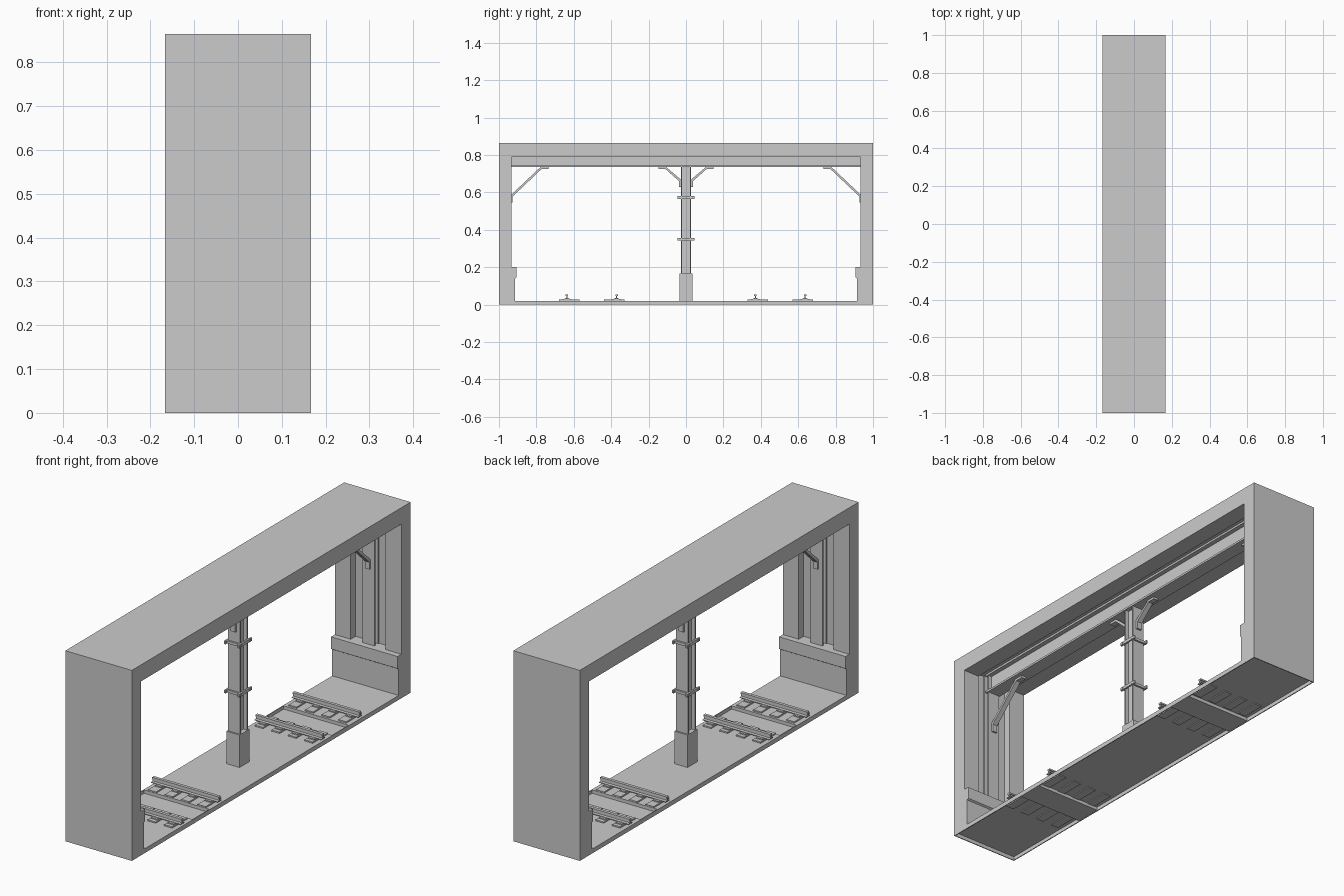
import bpy, bmesh
from mathutils import Vector

if "Cube" in bpy.data.objects:
    bpy.data.objects.remove(bpy.data.objects["Cube"], do_unlink=True)

HALF_X, HALF_Y, TOP, FLOOR = 0.167, 1.0, 0.865, 0.02

grey = bpy.data.materials.new("concrete grey")
grey.use_nodes = True
colour = (0.6, 0.6, 0.6, 1)
grey.diffuse_color = colour
grey.node_tree.nodes["Principled BSDF"].inputs["Base Color"].default_value = colour


def finish(bm, name):
    bmesh.ops.recalc_face_normals(bm, faces=bm.faces)
    mesh = bpy.data.meshes.new(name)
    bm.to_mesh(mesh)
    bm.free()
    mesh.materials.append(grey)
    ob = bpy.data.objects.new(name, mesh)
    bpy.context.collection.objects.link(ob)
    return ob


def loft(name, sections):
    """Skin a list of equal-length closed sections and cap both ends."""
    bm = bmesh.new()
    rings = [[bm.verts.new(p) for p in s] for s in sections]
    for a, b in zip(rings, rings[1:]):
        for i in range(len(a)):
            j = (i + 1) % len(a)
            bm.faces.new((a[i], a[j], b[j], b[i]))
    bm.faces.new(rings[0])
    bm.faces.new(rings[-1])
    return finish(bm, name)


def prism_x(name, profile, x0=-HALF_X, x1=HALF_X):
    """Extrude a (y, z) profile along x."""
    return loft(name, [[(x, y, z) for y, z in profile] for x in (x0, x1)])


def boxes(name, specs):
    """Several boxes as one object, each given by its low and high corner."""
    bm = bmesh.new()
    for lo, hi in specs:
        lo, hi = Vector(lo), Vector(hi)
        verts = bmesh.ops.create_cube(bm, size=1)["verts"]
        for v in verts:
            v.co = (lo + hi) / 2 + v.co * (hi - lo)
    return finish(bm, name)


def i_section(half_w, d0, d1, flange, web):
    """Outline of an I-beam: width across x, depth from d0 to d1."""
    right = [(half_w, d0), (half_w, d0 + flange), (web, d0 + flange),
             (web, d1 - flange), (half_w, d1 - flange), (half_w, d1)]
    return right + [(-w, d) for w, d in reversed(right)]


# Portal frame: thick ribs at both open sides with a recess between them
def arch(x, y, z):
    return [(x, -HALF_Y, FLOOR), (x, -HALF_Y, TOP), (x, HALF_Y, TOP), (x, HALF_Y, FLOOR),
            (x, y, FLOOR), (x, y, z), (x, -y, z), (x, -y, FLOOR)]


RIB, RECESS, RIB_X = (0.933, 0.79), (0.968, 0.826), 0.087
loft("tunnel_frame", [arch(-HALF_X, *RIB), arch(-RIB_X, *RIB), arch(-RIB_X, *RECESS),
                      arch(RIB_X, *RECESS), arch(RIB_X, *RIB), arch(HALF_X, *RIB)])

# Floor sheet with a drainage trench in the middle of each track
path = [(-HALF_Y, FLOOR)]
for c in (-0.5, 0.5):
    path += [(c - 0.06, FLOOR), (c - 0.06, 0.005), (c + 0.06, 0.005), (c + 0.06, FLOOR)]
path.append((HALF_Y, FLOOR))
prism_x("floor", path + [(y, z - 0.003) for y, z in reversed(path)])

# Skirt around the floor edge
T = 0.004
skirt = []
for s in (-1, 1):
    skirt.append(((s * HALF_X, -HALF_Y, 0), (s * (HALF_X - T), HALF_Y, FLOOR)))
    skirt.append(((-HALF_X, s * HALF_Y, 0), (HALF_X, s * (HALF_Y - T), FLOOR)))
boxes("floor_skirt", [(tuple(map(min, a, b)), tuple(map(max, a, b))) for a, b in skirt])

# Wall plinths, columns and corner braces, mirrored front to back
for s, side in ((-1, "front"), (1, "back")):
    plinth = [(0.98, FLOOR), (0.914, FLOOR), (0.914, 0.14), (0.906, 0.145),
              (0.906, 0.2), (0.98, 0.2)]
    prism_x(side + "_wall_plinth", [(s * y, z) for y, z in plinth])

    column = i_section(0.03, 0.935, 0.97, 0.008, 0.012)
    loft(side + "_wall_column", [[(x, s * d, z) for x, d in column] for z in (0.19, 0.826)])

    wall_brace = [(0.937, 0.545), (0.937, 0.585), (0.778, 0.735), (0.735, 0.735),
                  (0.735, 0.725), (0.772, 0.725), (0.927, 0.578), (0.927, 0.545)]
    prism_x(side + "_wall_brace", [(s * y, z) for y, z in wall_brace], -0.012, 0.012)

    post_brace = [(0.026, 0.628), (0.026, 0.668), (0.106, 0.735), (0.146, 0.735),
                  (0.146, 0.725), (0.11, 0.725), (0.037, 0.66), (0.037, 0.628)]
    prism_x(side + "_post_brace", [(s * y, z) for y, z in post_brace], -0.012, 0.012)

# Ceiling beam running the whole length
beam = i_section(0.033, 0.735, 0.826, 0.009, 0.012)
loft("ceiling_beam", [[(x, y, z) for x, z in beam] for y in (-0.95, 0.95)])

# Centre post on its plinth
boxes("post_plinth", [((-0.033, -0.036, 0.018), (0.033, 0.036, 0.167))])
post = i_section(0.03, -0.028, 0.028, 0.007, 0.012)
loft("centre_post", [[(x, d, z) for x, d in post] for z in (0.165, 0.737)])

# Clamp bars around the post
clamps = []
for z in (0.35, 0.573):
    for s in (-1, 1):
        clamps.append(((s * 0.034 - 0.004, -0.046, z - 0.007), (s * 0.034 + 0.004, 0.046, z + 0.007)))
        clamps.append(((-0.04, s * 0.032 - 0.004, z - 0.006), (0.04, s * 0.032 + 0.004, z + 0.006)))
boxes("post_clamps", clamps)

# Rails on short sleepers with base plates
sleepers, plates = [], []
for track in (-0.504, 0.504):
    for s in (-1, 1):
        y = track + s * 0.133
        half = [(0.013, 0.03), (0.013, 0.033), (0.003, 0.035), (0.003, 0.045),
                (0.007, 0.046), (0.007, 0.053)]
        profile = half + [(-w, z) for w, z in reversed(half)]
        prism_x("rail", [(y + w, z) for w, z in profile])
        y0, y1 = sorted((track + s * 0.066, track + s * 0.175))
        for i in range(4):
            x = (i - 1.5) * 0.083
            sleepers.append(((x - 0.02, y0, 0.013), (x + 0.02, y1, 0.026)))
            plates.append(((x - 0.015, y - 0.024, 0.025), (x + 0.015, y + 0.024, 0.031)))
boxes("sleepers", sleepers)
boxes("rail_plates", plates)
